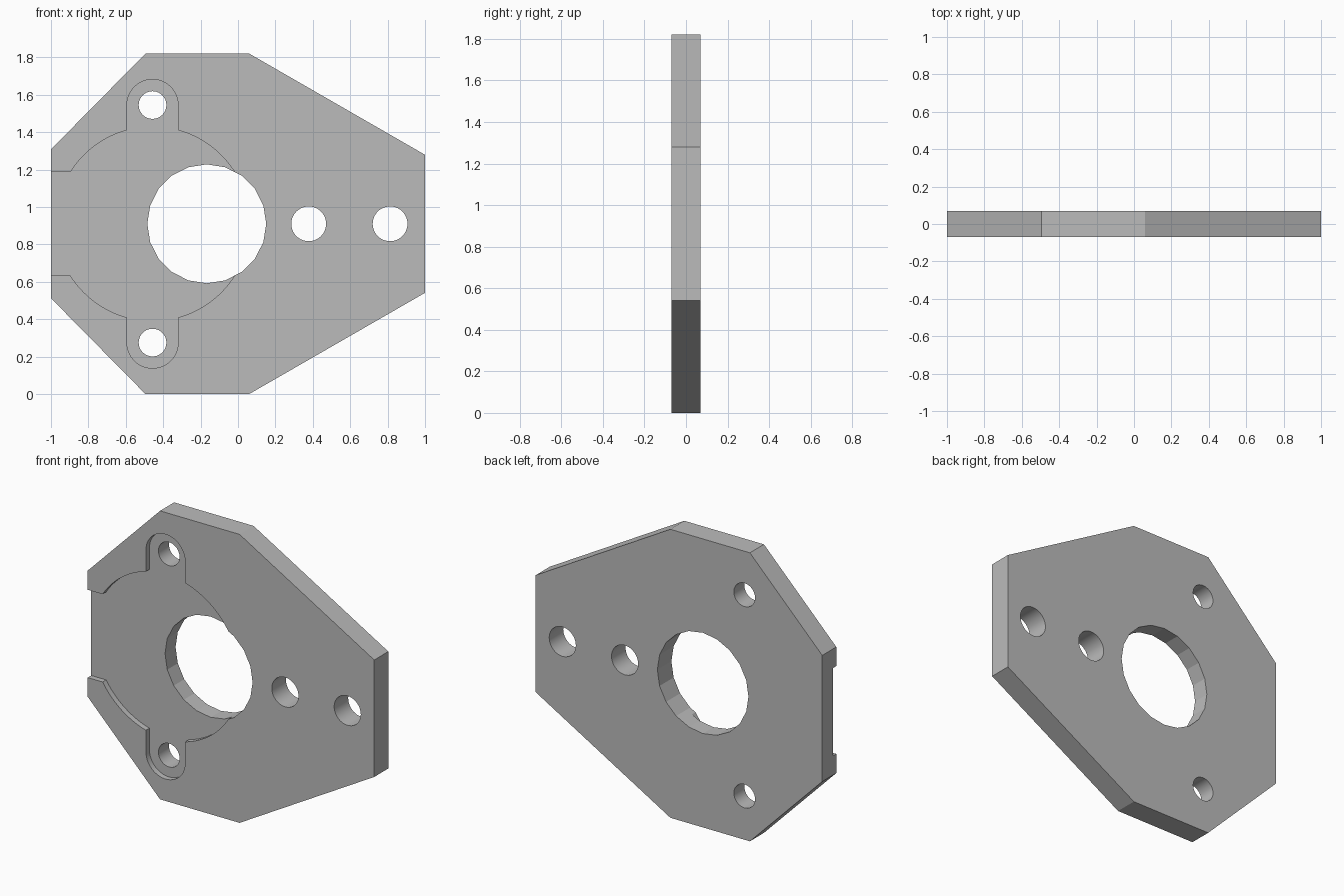
import bpy
import bmesh
from math import cos, sin, asin, pi, radians

if "Cube" in bpy.data.objects:
    bpy.data.objects.remove(bpy.data.objects["Cube"], do_unlink=True)

MID = 0.91        # height of the symmetry line
HALF = 0.07       # half the plate thickness
FLOOR = -0.035    # depth reached by the front recess

grey = bpy.data.materials.new("plain_grey")
grey.use_nodes = True
colour = (0.50, 0.50, 0.50, 1)
grey.diffuse_color = colour
grey.node_tree.nodes["Principled BSDF"].inputs["Base Color"].default_value = colour


def arc(x, z, r, start, end, steps):
    return [(x + r * cos(start + (end - start) * i / steps),
             z + r * sin(start + (end - start) * i / steps)) for i in range(steps + 1)]


def mirrored(upper):
    """Close an upper half profile with its reflection below the symmetry line."""
    return upper + [(x, -z) for x, z in reversed(upper) if z > 1e-6]


def prism(name, profile, y0, y1):
    bm = bmesh.new()
    face = bm.faces.new([bm.verts.new((x, y0, z + MID)) for x, z in profile])
    moved = bmesh.ops.extrude_face_region(bm, geom=[face])["geom"]
    bmesh.ops.translate(bm, vec=(0, y1 - y0, 0),
                        verts=[v for v in moved if isinstance(v, bmesh.types.BMVert)])
    bmesh.ops.recalc_face_normals(bm, faces=bm.faces)
    mesh = bpy.data.meshes.new(name)
    bm.to_mesh(mesh)
    bm.free()
    mesh.materials.append(grey)
    obj = bpy.data.objects.new(name, mesh)
    bpy.context.collection.objects.link(obj)
    return obj


def cut(target, cutter):
    cutter.hide_render = True
    mod = target.modifiers.new("cut", "BOOLEAN")
    mod.operation = "DIFFERENCE"
    mod.solver = "EXACT"
    mod.object = cutter
    bpy.context.view_layer.objects.active = target
    bpy.ops.object.modifier_apply(modifier=mod.name)
    bpy.data.objects.remove(cutter, do_unlink=True)


# Eight-sided plate
plate = prism("mounting_plate", mirrored(
    [(1, 0.369), (0.06, MID), (-0.495, MID), (-1, 0.398)]), -HALF, HALF)

# Front recess: round pocket, two rounded ears and a channel to the side edge
cx, radius, ear_z, ear_r, channel = -0.457, 0.519, 0.635, 0.137, 0.277
ear_angle = asin(ear_r / radius)
recess = (arc(cx, 0, radius, 0, pi / 2 - ear_angle, 24)
          + arc(cx, ear_z, ear_r, 0, pi, 24)
          + arc(cx, 0, radius, pi / 2 + ear_angle, pi - asin(channel / radius), 14)
          + [(-1.1, channel)])
cut(plate, prism("recess_cutter", mirrored(recess), -0.2, FLOOR))

# Through holes: faceted centre bore, two side holes, two ear holes
for x, z, r, sides in [(-0.167, 0, 0.318, 20), (0.378, 0, 0.093, 40), (0.813, 0, 0.093, 40),
                       (cx, ear_z, 0.074, 40), (cx, -ear_z, 0.074, 40)]:
    circle = arc(x, z, r, 0, 2 * pi, sides)[:-1]
    cut(plate, prism("hole_cutter", circle, -0.2, 0.2))

bpy.ops.object.select_all(action="DESELECT")
plate.select_set(True)
bpy.context.view_layer.objects.active = plate
bpy.ops.object.shade_smooth_by_angle(angle=radians(15))
